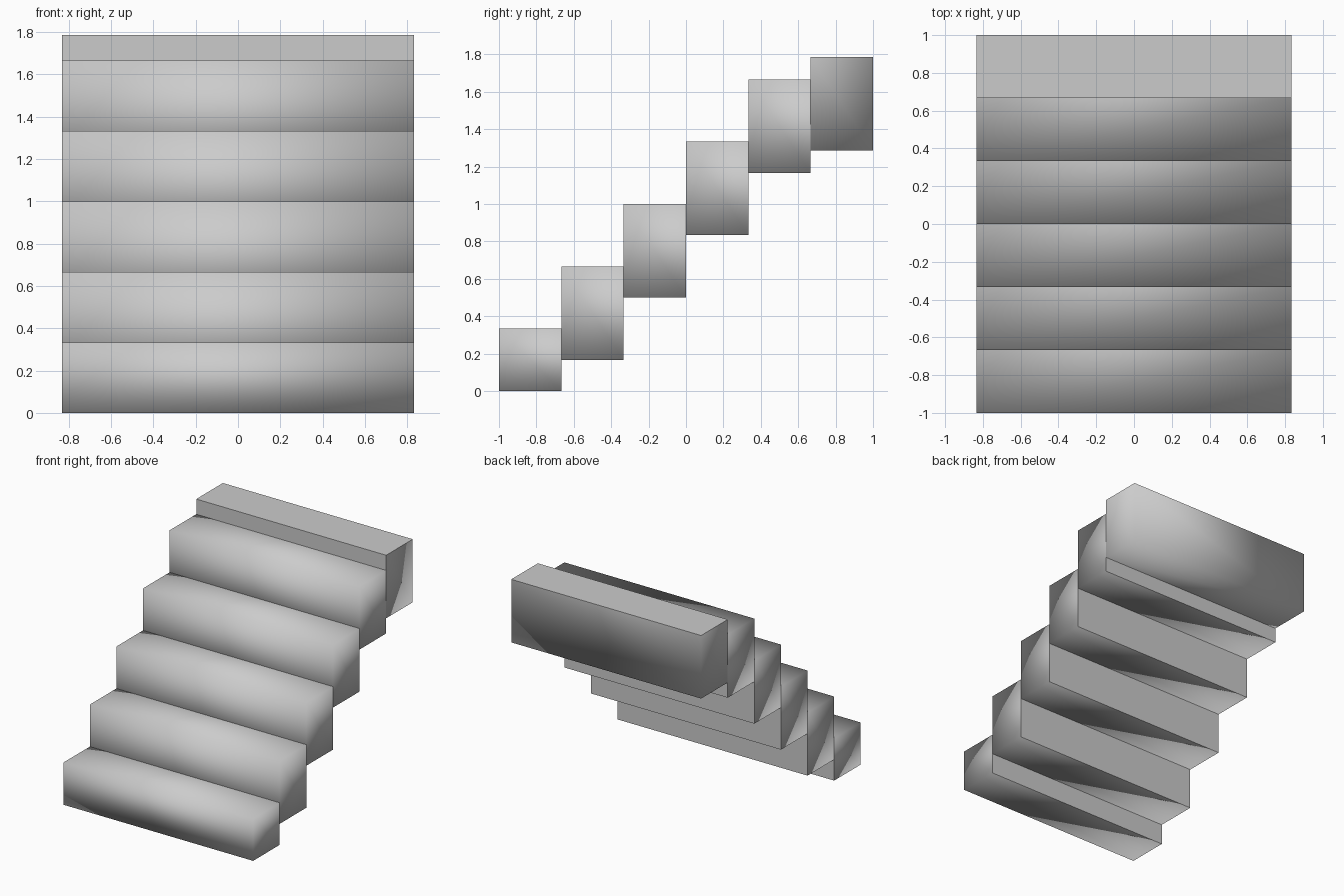
import bpy, bmesh

if "Cube" in bpy.data.objects:
    bpy.data.objects.remove(bpy.data.objects["Cube"])

HALF_WIDTH = 0.833
DEPTH = 1 / 3


def block(name, y0, z0, z1, flat_dirs):
    """Soft-shaded step block; faces pointing along flat_dirs stay flat."""
    bm = bmesh.new()
    bmesh.ops.create_cube(bm, size=1)
    for v in bm.verts:
        v.co.x *= 2 * HALF_WIDTH
        v.co.y = y0 + (v.co.y + 0.5) * DEPTH
        v.co.z = z0 + (v.co.z + 0.5) * (z1 - z0)
    bm.normal_update()
    for f in bm.faces:
        n = tuple(round(c) for c in f.normal)
        f.smooth = n not in flat_dirs
    mesh = bpy.data.meshes.new(name)
    bm.to_mesh(mesh)
    bm.free()
    obj = bpy.data.objects.new(name, mesh)
    bpy.context.collection.objects.link(obj)
    return obj


FRONT, BACK, TOP = (0, -1, 0), (0, 1, 0), (0, 0, 1)

# Regular steps: each overlaps the next; the lowest one rests on the ground
for i in range(5):
    top = (i + 1) / 3
    block(f"step_{i + 1}", -1 + i * DEPTH, max(0, top - 0.5), top, [BACK])

# Top landing with a shallower rise
block("top_landing", -1 + 5 * DEPTH, 1.287, 1.787, [FRONT, TOP])
